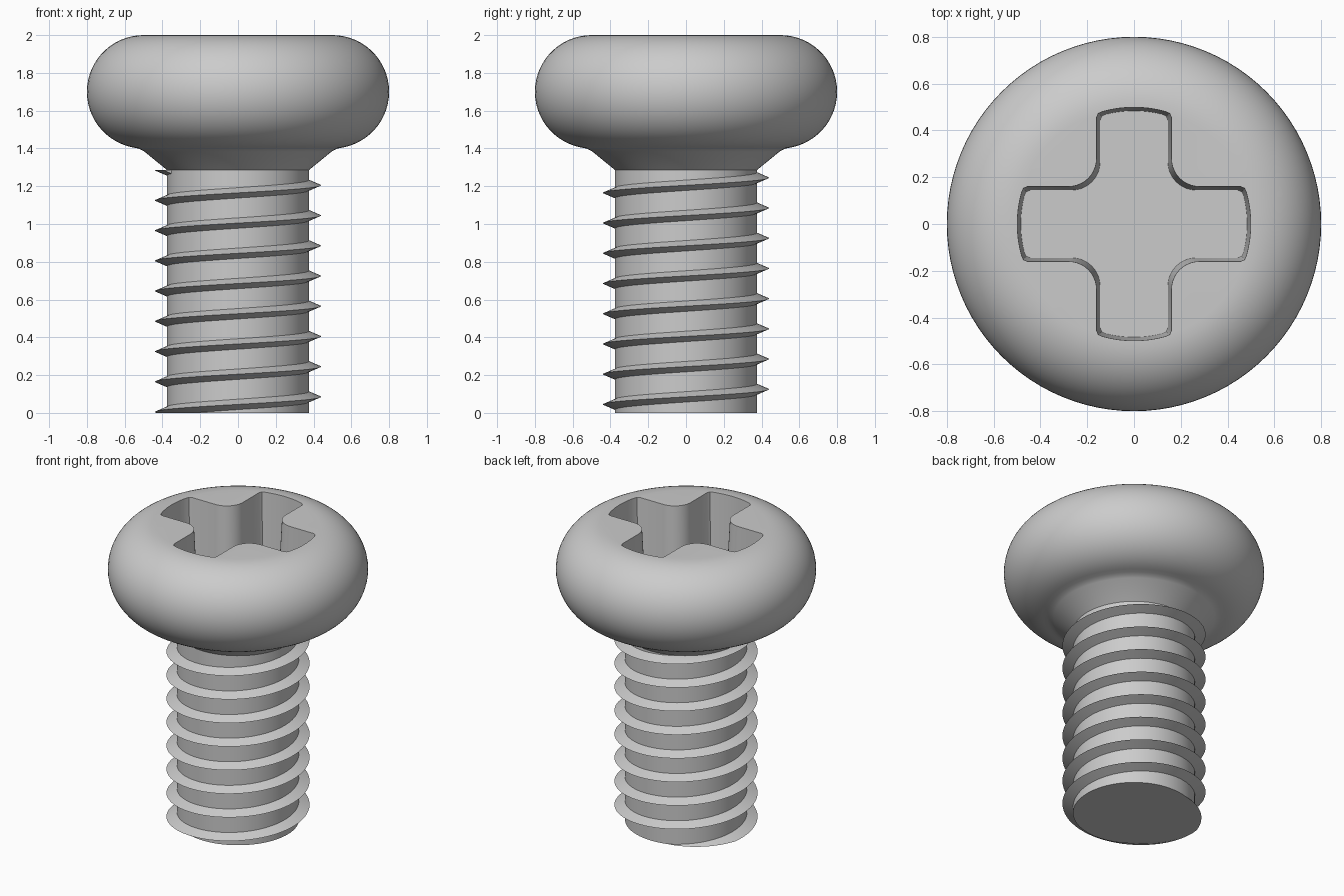
import bpy, bmesh
from math import sin, cos, pi, radians, asin

if "Cube" in bpy.data.objects:
    bpy.data.objects.remove(bpy.data.objects["Cube"])

SEG = 96


def make_object(name, bm):
    bmesh.ops.recalc_face_normals(bm, faces=bm.faces)
    mesh = bpy.data.meshes.new(name)
    bm.to_mesh(mesh)
    bm.free()
    ob = bpy.data.objects.new(name, mesh)
    bpy.context.collection.objects.link(ob)
    return ob


def loft(name, loops):
    """Closed solid through equal-length loops, capped at both ends."""
    bm = bmesh.new()
    rings = [[bm.verts.new(p) for p in loop] for loop in loops]
    n = len(rings[0])
    for a, b in zip(rings, rings[1:]):
        for i in range(n):
            j = (i + 1) % n
            bm.faces.new((a[i], a[j], b[j], b[i]))
    bm.faces.new(rings[0])
    bm.faces.new(rings[-1])
    return make_object(name, bm)


def select_only(ob):
    bpy.ops.object.select_all(action='DESELECT')
    ob.select_set(True)
    bpy.context.view_layer.objects.active = ob


# Head, neck and core: one revolved profile (radius, height)
profile = [(0.375, 0), (0.375, 1.285), (0.495, 1.383), (0.512, 1.393), (0.535, 1.401)]
profile += [(0.5 + 0.3 * cos(a), 1.7 + 0.3 * sin(a))
            for a in [radians(-78 + 168 * i / 28) for i in range(29)]]
body = loft("screw_body", [[(r * cos(2 * pi * i / SEG), r * sin(2 * pi * i / SEG), z)
                            for i in range(SEG)] for r, z in profile])


# Cross recess: slightly tapered cutter
def cross(w, R, z, fillet=0.12, c=0.025):
    a0 = asin((w - c) / R)
    xe = R * cos(a0)
    half = [(R * cos(a0 * i / 5), R * sin(a0 * i / 5)) for i in range(6)]
    half += [(xe - 0.3 * c, w - 0.3 * c), (xe - c, w)]
    fil = [(w + fillet + fillet * cos(a), w + fillet + fillet * sin(a))
           for a in [radians(-90 - 90 * i / 10) for i in range(11)]]
    quarter = half + fil + [(y, x) for x, y in half[:0:-1]]
    pts = []
    for k in range(4):
        s, t = (0, 1, 0, -1)[k], (1, 0, -1, 0)[k]
        pts += [(x * t - y * s, x * s + y * t, z) for x, y in quarter]
    return pts


cutter = loft("recess_cutter", [cross(0.145, 0.484, 1.6), cross(0.16, 0.499, 2.0),
                                cross(0.163, 0.502, 2.08)])
cutter.hide_render = True
mod = body.modifiers.new("recess", 'BOOLEAN')
mod.operation = 'DIFFERENCE'
mod.solver = 'EXACT'
mod.object = cutter
select_only(body)
bpy.ops.object.modifier_apply(modifier=mod.name)
bpy.data.objects.remove(cutter)

# Thread: triangular section swept up a helix
pitch, per_turn = 0.16, 72
section = [(0.36, -0.034), (0.44, 0.0), (0.36, 0.034)]
sweep = []
for i in range(round(-0.8 * per_turn), round(7.55 * per_turn) + 1):
    turn = i / per_turn
    a, zc = 2 * pi * turn, 0.085 + pitch * turn
    sweep.append([(r * cos(a), r * sin(a), zc + dz) for r, dz in section])
thread = loft("thread", sweep)

# Trim the thread flush with the tip and the neck
bm = bmesh.new()
bm.from_mesh(thread.data)
for z, n in ((0.0, -1), (1.285, 1)):
    bmesh.ops.bisect_plane(bm, geom=bm.verts[:] + bm.edges[:] + bm.faces[:], dist=1e-6,
                           plane_co=(0, 0, z), plane_no=(0, 0, n), clear_outer=True)
    bmesh.ops.holes_fill(bm, edges=[e for e in bm.edges if e.is_boundary], sides=0)
bmesh.ops.recalc_face_normals(bm, faces=bm.faces)
bm.to_mesh(thread.data)
bm.free()

for ob in (body, thread):
    select_only(ob)
    bpy.ops.object.shade_smooth_by_angle(angle=radians(28))
